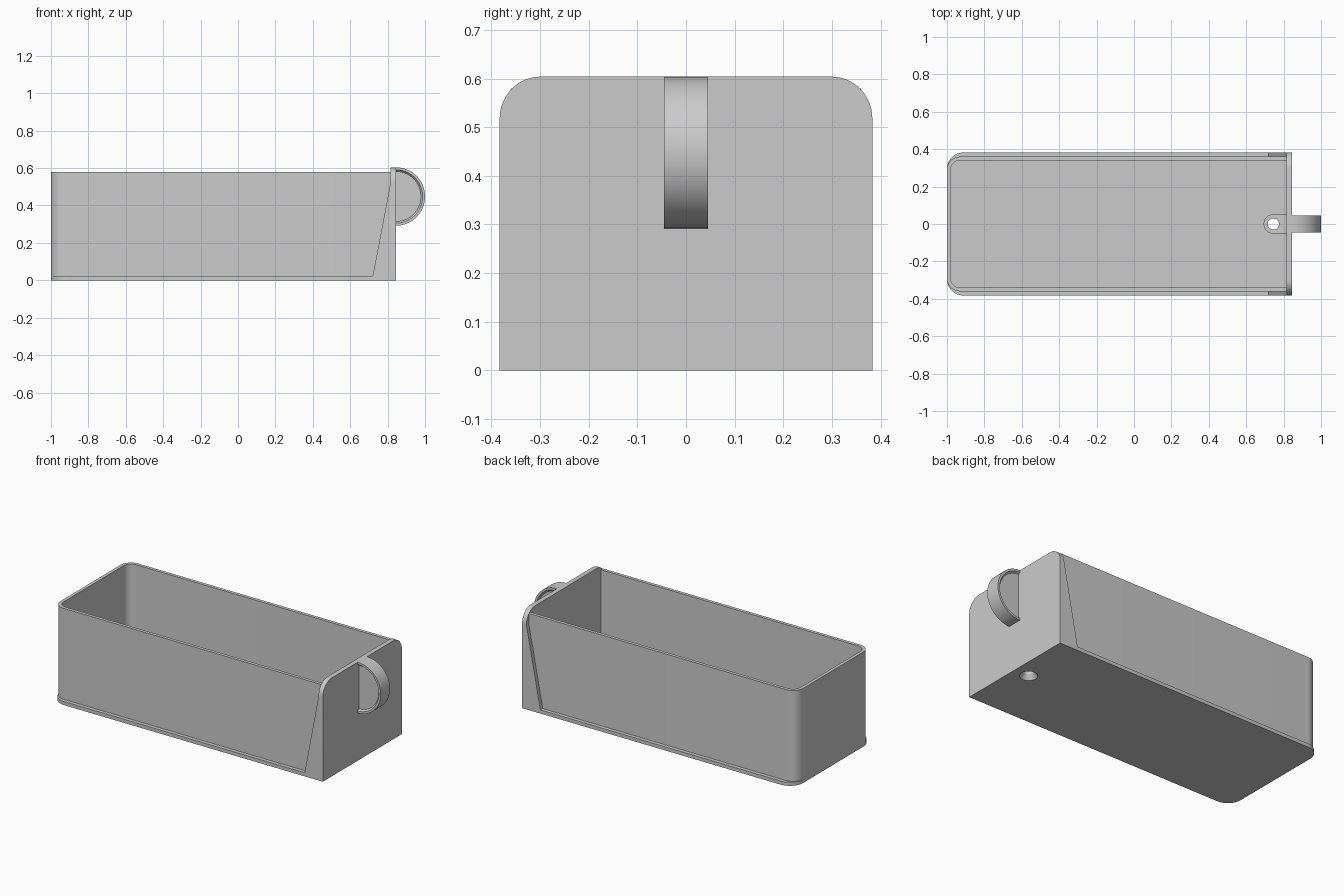
import bpy, bmesh, math
from mathutils import Vector, Matrix

if "Cube" in bpy.data.objects:
    bpy.data.objects.remove(bpy.data.objects["Cube"])

grey = bpy.data.materials.new("plain grey")
grey.use_nodes = True
grey.diffuse_color = (0.6, 0.6, 0.6, 1)
grey.node_tree.nodes["Principled BSDF"].inputs["Base Color"].default_value = (0.6, 0.6, 0.6, 1)

END = 0.844      # outer face of the end plate
PLATE = 0.815    # inner face of the end plate
HALF = 0.383     # half width of floor and end plate
FLOOR = 0.022    # floor thickness
HOLE_X = 0.745


def finish(name, bm):
    bmesh.ops.recalc_face_normals(bm, faces=bm.faces)
    mesh = bpy.data.meshes.new(name)
    bm.to_mesh(mesh)
    bm.free()
    mesh.materials.append(grey)
    obj = bpy.data.objects.new(name, mesh)
    bpy.context.collection.objects.link(obj)
    return obj


def activate(obj):
    bpy.ops.object.select_all(action='DESELECT')
    obj.select_set(True)
    bpy.context.view_layer.objects.active = obj


def smooth(obj):
    activate(obj)
    bpy.ops.object.shade_smooth_by_angle(angle=math.radians(30))


def prism(name, outline, place, depth):
    """Extrude a flat outline; place maps a 2D point into space."""
    bm = bmesh.new()
    face = bm.faces.new([bm.verts.new(place(a, b)) for a, b in outline])
    new = bmesh.ops.extrude_face_region(bm, geom=[face])["geom"]
    bmesh.ops.translate(bm, verts=[v for v in new if isinstance(v, bmesh.types.BMVert)],
                        vec=Vector(depth))
    return finish(name, bm)


def arc(cx, cy, r, start, stop, steps=12):
    angles = [math.radians(start + (stop - start) * i / steps) for i in range(steps + 1)]
    return [(cx + r * math.cos(a), cy + r * math.sin(a)) for a in angles]


def rounded_u(x, half, r, end):
    """Outline open towards +x, with two rounded corners at -x."""
    return ([(end, half)] + arc(x + r, half - r, r, 90, 180)
            + arc(x + r, r - half, r, 180, 270) + [(end, -half)])


# Floor with rounded far corners
floor = prism("floor", rounded_u(-1, HALF, 0.09, END),
              lambda a, b: (a, b, 0), (0, 0, FLOOR))

# Thin wall around three sides
wall_outline = rounded_u(-1, 0.36, 0.07, PLATE) + rounded_u(-0.98, 0.34, 0.05, PLATE)[::-1]
wall = prism("tray_wall", wall_outline,
             lambda a, b: (a, b, FLOOR), (0, 0, 0.58 - FLOOR))

# End plate with rounded top corners
R = 0.085
plate_outline = ([(-HALF, 0), (HALF, 0)] + arc(HALF - R, 0.604 - R, R, 0, 90)
                 + arc(R - HALF, 0.604 - R, R, 90, 180))
plate = prism("end_plate", plate_outline,
              lambda a, b: (PLATE, a, b), (END - PLATE, 0, 0))

# Sloped gussets between floor ledge and end plate
gusset_outline = [(0.72, FLOOR), (PLATE, FLOOR), (PLATE, 0.52)]
for side, name in ((1, "left_gusset"), (-1, "right_gusset")):
    prism(name, gusset_outline,
          lambda a, b: (a, side * 0.355, b), (0, side * (HALF - 0.355), 0))

# Low boss around the screw hole
boss_outline = ([(PLATE, 0.052)] + arc(HOLE_X, 0, 0.052, 90, 270, 24) + [(PLATE, -0.052)])
boss = prism("screw_boss", boss_outline,
             lambda a, b: (a, b, FLOOR), (0, 0, 0.028))

# Countersunk screw hole through floor and boss
for part in (floor, boss):
    for lower, upper, z0, z1 in ((0.03, 0.03, -0.1, 0.2), (0.06, 0.03, -0.015, 0.03)):
        bm = bmesh.new()
        bmesh.ops.create_cone(bm, cap_ends=True, segments=32, radius1=lower, radius2=upper,
                              depth=z1 - z0,
                              matrix=Matrix.Translation((HOLE_X, 0, (z0 + z1) / 2)))
        cutter = finish("hole_cutter", bm)
        cutter.hide_render = True
        cut = part.modifiers.new("hole", 'BOOLEAN')
        cut.operation = 'DIFFERENCE'
        cut.solver = 'EXACT'
        cut.object = cutter
        activate(part)
        bpy.ops.object.modifier_apply(modifier=cut.name)
        bpy.data.objects.remove(cutter)

# Half-round pull with a rim and a recessed web on both sides
CENTRE = Vector((END, 0, 0.448))
profile = [(0, -0.034), (0.134, -0.034), (0.143, -0.045), (0.156, -0.045)]
profile += [(r, -y) for r, y in reversed(profile)]
bm = bmesh.new()
verts = [bm.verts.new(CENTRE + Vector((0, y, r))) for r, y in profile]
edges = [bm.edges.new(pair) for pair in zip(verts, verts[1:])]
bmesh.ops.spin(bm, geom=verts + edges, cent=CENTRE, axis=(0, 1, 0),
               angle=math.pi, steps=40)
bmesh.ops.remove_doubles(bm, verts=bm.verts, dist=0.0001)
pull = finish("pull_handle", bm)

for part in (floor, wall, plate, boss, pull):
    smooth(part)
